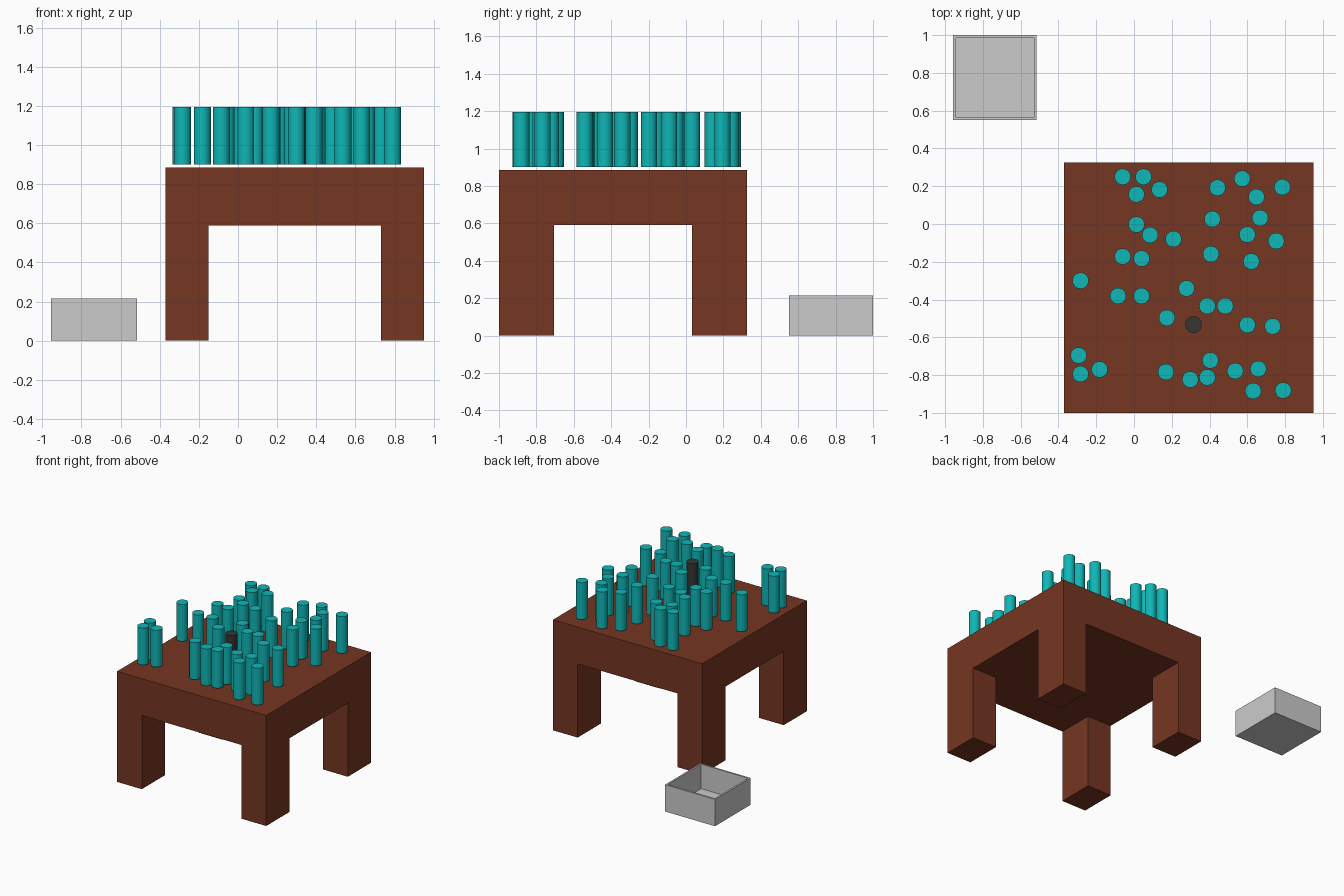
import bpy, bmesh, math
from mathutils import Vector

if "Cube" in bpy.data.objects:
    bpy.data.objects.remove(bpy.data.objects["Cube"])


def material(name, rgb):
    m = bpy.data.materials.new(name)
    m.diffuse_color = (*rgb, 1)
    m.use_nodes = True
    m.node_tree.nodes["Principled BSDF"].inputs["Base Color"].default_value = m.diffuse_color
    return m


def new_object(name, bm, mat=None):
    mesh = bpy.data.meshes.new(name)
    bm.to_mesh(mesh)
    bm.free()
    ob = bpy.data.objects.new(name, mesh)
    bpy.context.collection.objects.link(ob)
    if mat:
        mesh.materials.append(mat)
    return ob


def add_box(bm, lo, hi):
    lo, hi = Vector(lo), Vector(hi)
    verts = bmesh.ops.create_cube(bm, size=1)["verts"]
    bmesh.ops.scale(bm, vec=hi - lo, verts=verts)
    bmesh.ops.translate(bm, vec=(lo + hi) / 2, verts=verts)
    return verts


wood = material("wood", (0.18, 0.037, 0.016))
teal = material("teal", (0.005, 0.47, 0.47))
dark = material("dark", (0.035, 0.035, 0.035))

# Table: legs extruded down from the corner cells of a gridded thick slab
X0, X1, Y0, Y1 = -0.37, 0.95, -1.0, 0.325
LX, LY, UNDER, TOP = 0.218, 0.293, 0.59, 0.885
bm = bmesh.new()
add_box(bm, (X0, Y0, UNDER), (X1, Y1, TOP))
for co, no in (((X0 + LX, 0, 0), (1, 0, 0)), ((X1 - LX, 0, 0), (1, 0, 0)),
               ((0, Y0 + LY, 0), (0, 1, 0)), ((0, Y1 - LY, 0), (0, 1, 0))):
    bmesh.ops.bisect_plane(bm, geom=bm.verts[:] + bm.edges[:] + bm.faces[:],
                           plane_co=co, plane_no=no)
bm.normal_update()
corners = []
for f in bm.faces:
    c = f.calc_center_median()
    if f.normal.z < -0.9 and not X0 + LX < c.x < X1 - LX and not Y0 + LY < c.y < Y1 - LY:
        corners.append(f)
for f in corners:
    leg = bmesh.ops.extrude_discrete_faces(bm, faces=[f])["faces"][0]
    bmesh.ops.translate(bm, vec=(0, 0, -UNDER), verts=leg.verts[:])
bmesh.ops.remove_doubles(bm, verts=bm.verts[:], dist=1e-5)
bmesh.ops.dissolve_limit(bm, angle_limit=0.01, verts=bm.verts[:], edges=bm.edges[:])
bmesh.ops.recalc_face_normals(bm, faces=bm.faces[:])
new_object("table", bm, wood)

# Open storage bin: box with inset, sunken top
WALL, HEIGHT = 0.02, 0.215
bm = bmesh.new()
add_box(bm, (-0.957, 0.55, 0), (-0.515, 1.0, HEIGHT))
bm.normal_update()
top = [f for f in bm.faces if f.normal.z > 0.9]
bmesh.ops.inset_region(bm, faces=top, thickness=WALL)
floor = bmesh.ops.extrude_discrete_faces(bm, faces=top)["faces"][0]
bmesh.ops.translate(bm, vec=(0, 0, WALL - HEIGHT), verts=floor.verts[:])
bmesh.ops.recalc_face_normals(bm, faces=bm.faces[:])
new_object("open_bin", bm)

# Pegs floating just above the table top
PEG_Z0, PEG_Z1 = 0.90, 1.195


def peg(name, x, y, mat, radius=0.043):
    bpy.ops.mesh.primitive_cylinder_add(
        vertices=32, radius=radius, depth=PEG_Z1 - PEG_Z0,
        location=(x, y, (PEG_Z0 + PEG_Z1) / 2))
    ob = bpy.context.object
    ob.name = name
    ob.data.materials.append(mat)
    bpy.ops.object.shade_smooth_by_angle(angle=math.radians(40))


PEGS = [
    (-.06, .25), (.05, .25), (.013, .157), (.135, .182), (.442, .192),
    (.573, .24), (.648, .143), (.785, .195), (.013, -.003), (.085, -.058),
    (.209, -.08), (.415, .026), (.668, .032), (.6, -.056), (.753, -.09),
    (-.06, -.172), (.04, -.183), (.407, -.159), (.621, -.198), (-.283, -.3),
    (-.085, -.381), (.04, -.381), (.278, -.341), (.388, -.434), (.483, -.434),
    (.174, -.497), (.6, -.534), (.734, -.542), (-.293, -.696), (-.283, -.794),
    (-.182, -.77), (.169, -.783), (.298, -.823), (.388, -.812), (.404, -.722),
    (.536, -.778), (.658, -.767), (.631, -.884), (.79, -.881)]
for i, (x, y) in enumerate(PEGS):
    peg(f"teal_peg_{i + 1}", x, y, teal)
peg("dark_peg", 0.315, -0.533, dark, 0.044)
